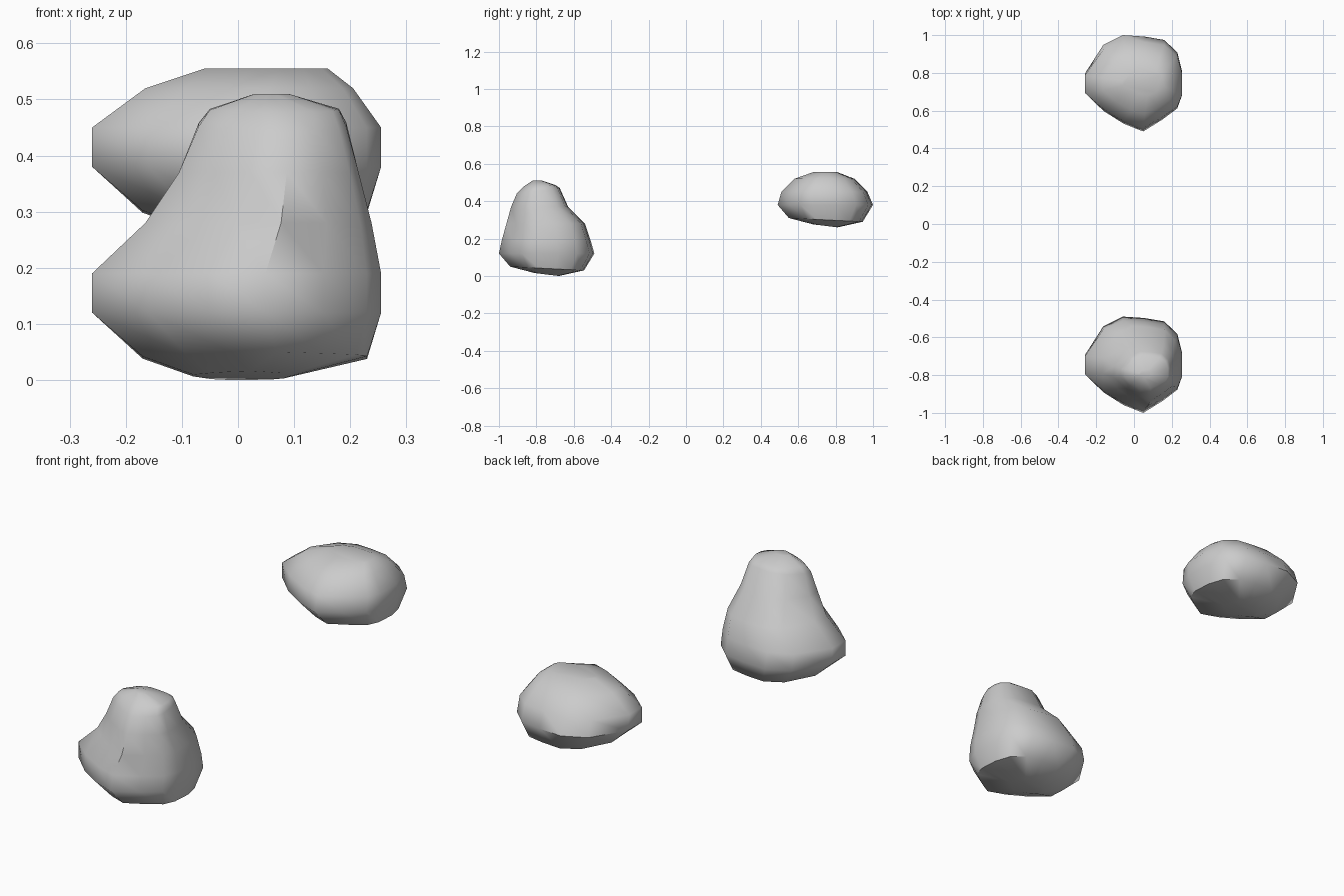
import bpy, bmesh

if "Cube" in bpy.data.objects:
    bpy.data.objects.remove(bpy.data.objects["Cube"])

# irregular footprint shared by every layer, as fractions of the layer's box
OUTLINE = [(-0.22, 1.0), (0.22, 0.97), (0.63, 0.90), (0.90, 0.64), (1.0, 0.24), (1.0, -0.24),
           (0.90, -0.52), (0.60, -0.75), (0.20, -1.0), (-0.20, -0.84), (-0.61, -0.58),
           (-1.0, -0.20), (-1.0, 0.20), (-0.62, 0.80)]


def rock(name, layers, dy=0.0, dz=0.0):
    """Loft layers of (z, x min, x max, y min, y max, tilt along y)."""
    bm = bmesh.new()
    rings = []
    for z, x0, x1, y0, y1, tilt in layers:
        rings.append([bm.verts.new(((x0 + x1) / 2 + u * (x1 - x0) / 2,
                                    (y0 + y1) / 2 + v * (y1 - y0) / 2 + dy,
                                    z + tilt * v + dz)) for u, v in OUTLINE])
    n = len(OUTLINE)
    for a, b in zip(rings, rings[1:]):
        for i in range(n):
            j = (i + 1) % n
            bm.faces.new((a[i], a[j], b[j], b[i]))
    bm.faces.new(rings[0])
    bm.faces.new(rings[-1])
    bmesh.ops.recalc_face_normals(bm, faces=bm.faces)
    mesh = bpy.data.meshes.new(name)
    bm.to_mesh(mesh)
    bm.free()
    obj = bpy.data.objects.new(name, mesh)
    bpy.context.collection.objects.link(obj)
    bpy.ops.object.select_all(action='DESELECT')
    obj.select_set(True)
    bpy.context.view_layer.objects.active = obj
    bpy.ops.object.shade_smooth_by_angle(angle=0.9)


# lower half common to both rocks
base = [(0.008, -0.08, 0.09, -0.81, -0.68, -0.008),
        (0.040, -0.17, 0.23, -0.94, -0.545, -0.010),
        (0.120, -0.26, 0.255, -1.0, -0.49, 0)]

# tall front rock with a narrow shoulder and peak
rock("tall_rock", base + [
    (0.19, -0.26, 0.255, -0.985, -0.51, 0),
    (0.28, -0.165, 0.238, -0.96, -0.54, 0),
    (0.37, -0.105, 0.215, -0.935, -0.63, 0),
    (0.455, -0.07, 0.193, -0.905, -0.675, 0.015),
    (0.482, -0.05, 0.18, -0.87, -0.70, 0.005),
    (0.510, 0.03, 0.09, -0.82, -0.77, 0)])

# low rounded rear rock, raised off the ground
rock("round_rock", base + [
    (0.19, -0.26, 0.255, -0.98, -0.52, 0),
    (0.26, -0.165, 0.205, -0.91, -0.59, 0),
    (0.295, -0.06, 0.16, -0.81, -0.68, 0)], dy=1.49, dz=0.26)
